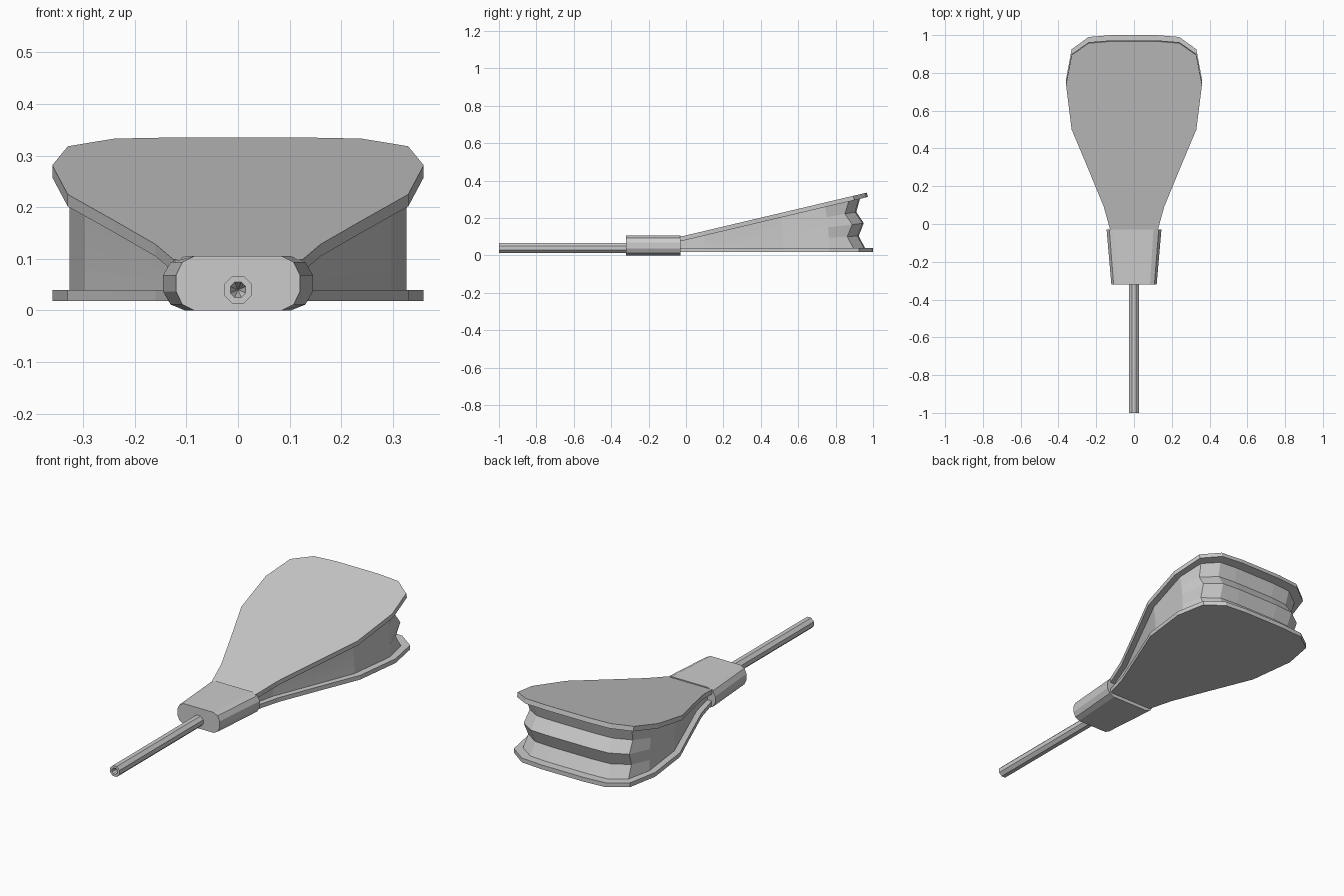
import bpy, bmesh
from math import sin, cos, pi, radians
from mathutils import Matrix, Vector

if "Cube" in bpy.data.objects:
    bpy.data.objects.remove(bpy.data.objects["Cube"])

HINGE = -0.03
TILT = radians(13.3)


def make_object(name, bm):
    bmesh.ops.recalc_face_normals(bm, faces=bm.faces[:])
    mesh = bpy.data.meshes.new(name)
    bm.to_mesh(mesh)
    bm.free()
    ob = bpy.data.objects.new(name, mesh)
    bpy.context.collection.objects.link(ob)
    return ob


def loft(name, rings, caps=True):
    """Skin a list of equal-length closed rings, optionally capping both ends."""
    bm = bmesh.new()
    vs = [[bm.verts.new(p) for p in ring] for ring in rings]
    n = len(rings[0])
    for a, b in zip(vs, vs[1:]):
        for i in range(n):
            j = (i + 1) % n
            bm.faces.new((a[i], a[j], b[j], b[i]))
    if caps:
        bm.faces.new(vs[0])
        bm.faces.new(vs[-1])
    return make_object(name, bm)


def mirrored(half):
    return half + [(-x, y) for x, y in reversed(half)]


# Paddle-shaped outlines, right half from hinge to back
board_half = [(0.125, -0.03), (0.16, 0.10), (0.24, 0.30), (0.33, 0.52),
              (0.36, 0.765), (0.33, 0.925), (0.24, 0.99), (0.12, 1.0)]
leather_half = [(0.10, -0.03), (0.13, 0.10), (0.21, 0.30), (0.297, 0.52),
                (0.327, 0.765), (0.30, 0.895), (0.22, 0.95), (0.12, 0.957)]
board = mirrored(board_half)
leather = mirrored(leather_half)

# Bottom board
loft("bottom_board", [[(x, y, z) for x, y in board] for z in (0.018, 0.04)])

# Top board, the same outline swung up about the hinge
swing = Matrix.Translation((0, HINGE, 0.075)) @ Matrix.Rotation(TILT, 4, 'X')
loft("top_board", [[swing @ Vector((x, y - HINGE, z)) for x, y in board]
                   for z in (0.0, 0.024)])

# Pleated leather fanning between the boards, folds only at the back
rings = []
for k in range(5):
    t = k / 4
    ring = []
    for x, y in leather:
        fold = 0.032 if (k % 2 and y > 0.85) else 0.0
        r = y - HINGE - fold
        sx = x * (1 - fold * 0.7)
        ring.append((sx, HINGE + r * cos(t * TILT),
                     0.039 + 0.037 * t + r * sin(t * TILT)))
    rings.append(ring)
loft("leather_pleats", rings)

# Tapered nozzle block with rounded sides
corner = [(0.12, 0.016), (0.108, 0.041), (0.085, 0.0525)]
profile = mirrored(corner)
profile += [(-x, -z) for x, z in profile]
loft("nozzle_block", [[(x * s, y, 0.0525 + z) for x, z in profile]
                      for y, s in ((-0.32, 1.0), (HINGE, 1.21))])

# Eight-sided nozzle tube with a bored tip
steps = [(0.029, -0.30), (0.029, -1.0), (0.016, -1.0), (0.001, -0.96)]
loft("nozzle_tube", [[(r * cos((i + 0.5) * pi / 4), y,
                       0.04 + r * sin((i + 0.5) * pi / 4)) for i in range(8)]
                     for r, y in steps])
